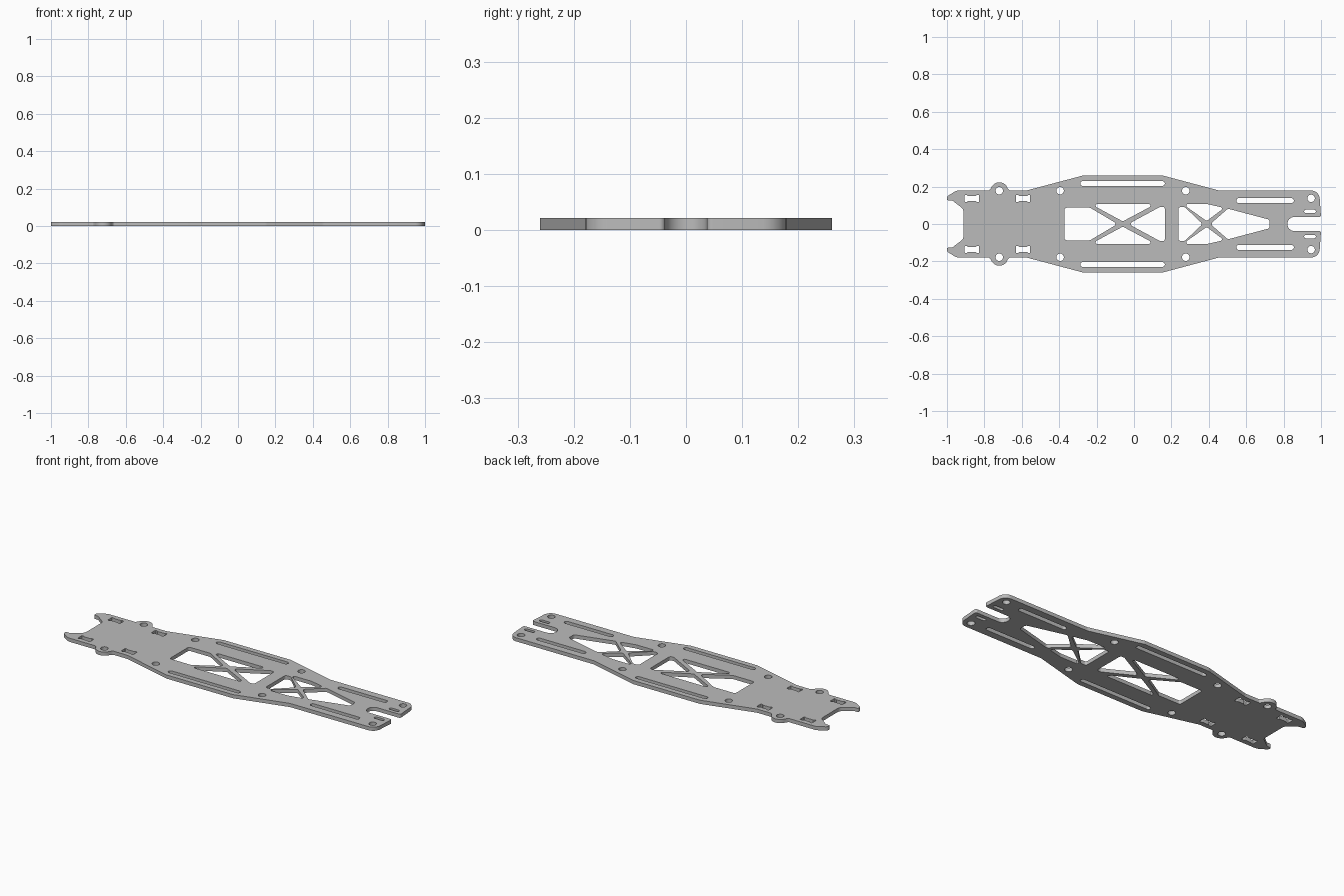
import bpy
import bmesh
from math import sin, cos, tan, radians, pi
from mathutils import Vector

cube = bpy.data.objects.get("Cube")
if cube:
    bpy.data.objects.remove(cube, do_unlink=True)

THICK = 0.021
loops = []


def fillet(corners, steps=6):
    """Round each (x, y, radius) corner of a closed polygon with an arc."""
    out = []
    for i, (x, y, r) in enumerate(corners):
        p = Vector((x, y))
        a = Vector(corners[i - 1][:2]) - p
        b = Vector(corners[(i + 1) % len(corners)][:2]) - p
        half = a.angle(b) / 2
        if r == 0 or half > 1.56:
            out.append(p)
            continue
        t = min(r / tan(half), 0.499 * a.length, 0.499 * b.length)
        r = t * tan(half)
        a.normalize()
        b.normalize()
        centre = p + (a + b).normalized() * (r / sin(half))
        d0, d1 = p + a * t - centre, p + b * t - centre
        for k in range(steps + 1):
            out.append(centre + d0.lerp(d1, k / steps).normalized() * r)
    return out


def flip(corners):
    return [(x, -y, r) for x, y, r in reversed(corners)]


def window(points, r, mirrored=False):
    corners = [(x, y, r) for x, y in points]
    loops.append(fillet(corners))
    if mirrored:
        loops.append(fillet(flip(corners)))


def symmetric_window(half, r):
    window(half + [(x, -y) for x, y in reversed(half) if y], r)


def slot(x0, x1, y0, y1):
    window([(x0, y0), (x1, y0), (x1, y1), (x0, y1)], (y1 - y0) / 2, True)


def hole(x, y, r=0.02):
    for s in (1, -1):
        loops.append([Vector((x + r * cos(k * pi / 12), s * y + r * sin(k * pi / 12)))
                      for k in range(24)])


# Outer outline: rear slot, stepped sides, round ear, forked nose
ear = [(-0.72 + 0.047 * cos(radians(a)), 0.176 + 0.047 * sin(radians(a)), 0)
       for a in range(20, 161, 10)]
side = [(0.82, 0.037, 0.036), (1.0, 0.037, 0.01), (0.99, 0.179, 0.045),
        (0.455, 0.179, 0.05), (0.15, 0.26, 0.05), (-0.27, 0.26, 0.05),
        (-0.575, 0.179, 0.05), (-0.665, 0.179, 0.01)]
side += ear + [(-0.775, 0.179, 0.01), (-0.95, 0.179, 0.05), (-1.0, 0.147, 0.02),
               (-1.0, 0.126, 0.008), (-0.972, 0.126, 0.02), (-0.912, 0.08, 0.03)]
loops.append(fillet(side + flip(side)))

# Screw holes
for x, y in ((-0.72, 0.178), (-0.395, 0.178), (0.277, 0.178), (0.947, 0.137)):
    hole(x, y)

# Long and short strap slots
slot(-0.287, 0.165, 0.204, 0.229)
slot(0.547, 0.855, 0.112, 0.138)
slot(0.91, 0.972, 0.058, 0.077)

# Servo slots with relieved corners
for x in (-0.867, -0.593):
    quarter = [(0.038, 0.011), (0.038, 0.019), (0.026, 0.019), (0.022, 0.014)]
    right = quarter + [(-u, v) for u, v in reversed(quarter)]
    shape = right + [(-u, -v) for u, v in right]
    window([(x + u, 0.136 + v) for u, v in shape], 0.003, True)

# Front cross-braced window
symmetric_window([(-0.372, 0.087), (-0.235, 0.087), (-0.088, 0)], 0.012)
symmetric_window([(0.165, 0.092), (0.14, 0.092), (-0.03, 0)], 0.012)
window([(-0.232, 0.107), (0.115, 0.107), (-0.06, 0.014)], 0.009, True)

# Rear cross-braced window with tapered end
symmetric_window([(0.237, 0.09), (0.272, 0.09), (0.367, 0)], 0.012)
window([(0.26, 0.107), (0.39, 0.107), (0.482, 0.086), (0.388, 0.016)], 0.009, True)
symmetric_window([(0.408, 0), (0.502, 0.082), (0.725, 0.023)], 0.015)

# Plate from the filled, extruded loops
curve = bpy.data.curves.new("chassis_profile", "CURVE")
curve.dimensions = "2D"
curve.fill_mode = "BOTH"
curve.extrude = THICK / 2
for pts in loops:
    spline = curve.splines.new("POLY")
    spline.points.add(len(pts) - 1)
    for point, p in zip(spline.points, pts):
        point.co = (p.x, p.y, 0, 1)
    spline.use_cyclic_u = True

profile = bpy.data.objects.new("chassis_profile", curve)
bpy.context.collection.objects.link(profile)
bpy.context.view_layer.update()
depsgraph = bpy.context.evaluated_depsgraph_get()
mesh = bpy.data.meshes.new_from_object(profile.evaluated_get(depsgraph))
bpy.data.objects.remove(profile, do_unlink=True)

# Weld the caps to the walls and stand the plate on the ground
bm = bmesh.new()
bm.from_mesh(mesh)
bmesh.ops.remove_doubles(bm, verts=bm.verts, dist=0.0001)
bmesh.ops.recalc_face_normals(bm, faces=bm.faces)
bmesh.ops.translate(bm, verts=bm.verts, vec=(0, 0, THICK / 2))
bm.to_mesh(mesh)
bm.free()

plate = bpy.data.objects.new("chassis_plate", mesh)
bpy.context.collection.objects.link(plate)

# Grey material
grey = bpy.data.materials.new("plate_grey")
grey.use_nodes = True
colour = (0.5, 0.5, 0.5, 1)
grey.diffuse_color = colour
grey.node_tree.nodes["Principled BSDF"].inputs["Base Color"].default_value = colour
mesh.materials.clear()
mesh.materials.append(grey)

bpy.ops.object.select_all(action="DESELECT")
plate.select_set(True)
bpy.context.view_layer.objects.active = plate
bpy.ops.object.shade_smooth_by_angle(angle=radians(30))
